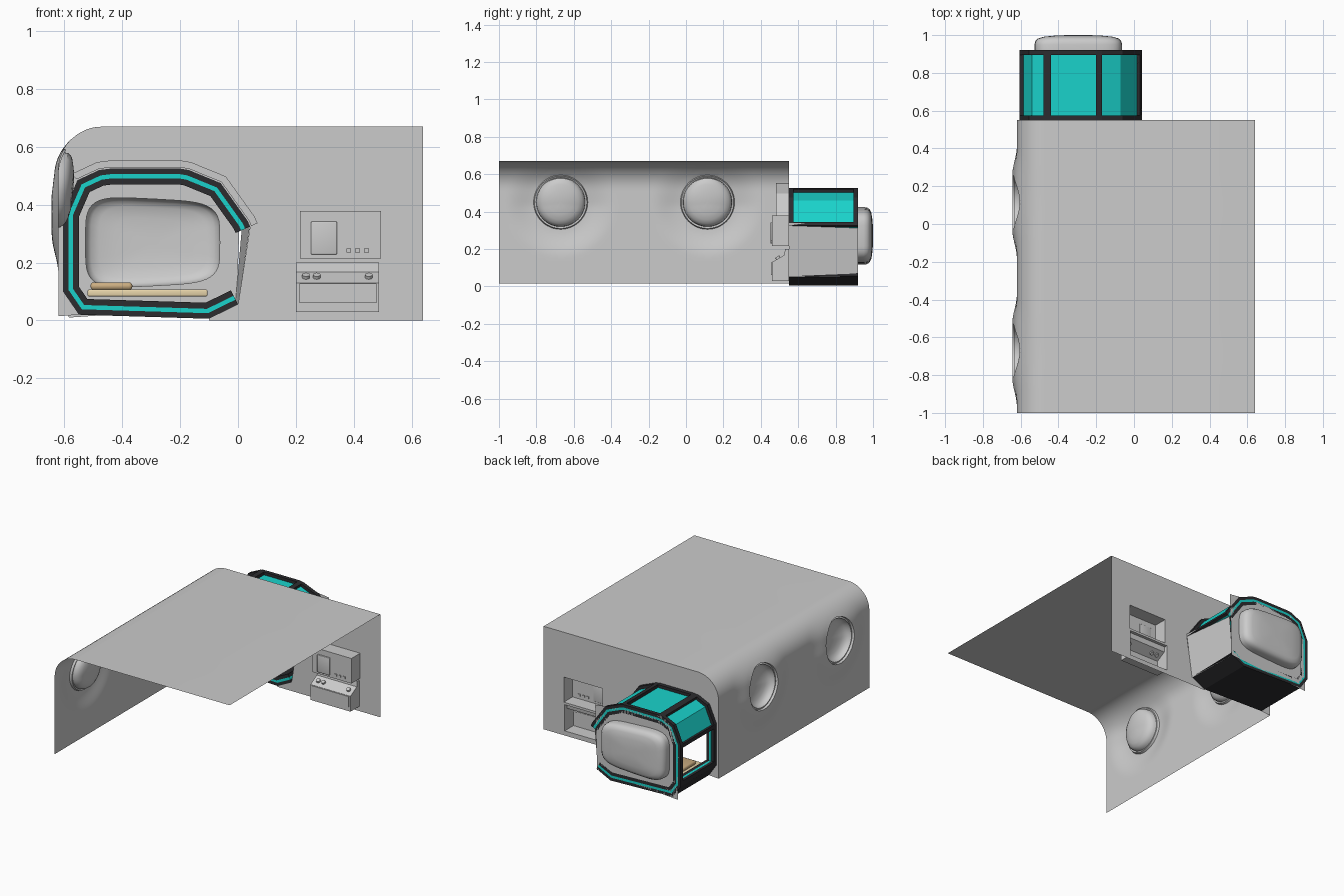
import bpy, bmesh, math
from mathutils import Vector
from mathutils.geometry import tessellate_polygon

if "Cube" in bpy.data.objects:
    bpy.data.objects.remove(bpy.data.objects["Cube"])


def material(name, rgb):
    m = bpy.data.materials.new(name)
    m.diffuse_color = (*rgb, 1)
    m.use_nodes = True
    m.node_tree.nodes["Principled BSDF"].inputs["Base Color"].default_value = m.diffuse_color
    return m


BLACK = material("dark_frame", (0.025, 0.025, 0.028))
TEAL = material("teal_glass", (0.01, 0.65, 0.6))
TAN = material("mattress_tan", (0.8, 0.66, 0.4))
BROWN = material("pillow_brown", (0.6, 0.42, 0.22))


def make(name, verts, faces, mat=None, smooth=False, bevel=0):
    me = bpy.data.meshes.new(name)
    me.from_pydata([tuple(v) for v in verts], [], faces)
    bm = bmesh.new()
    bm.from_mesh(me)
    bmesh.ops.recalc_face_normals(bm, faces=bm.faces)
    if bevel:
        bmesh.ops.bevel(bm, geom=bm.edges[:], offset=bevel, segments=3, profile=0.5, affect='EDGES')
    bm.to_mesh(me)
    bm.free()
    ob = bpy.data.objects.new(name, me)
    bpy.context.collection.objects.link(ob)
    if mat:
        me.materials.append(mat)
    if smooth:
        bpy.ops.object.select_all(action='DESELECT')
        ob.select_set(True)
        bpy.context.view_layer.objects.active = ob
        bpy.ops.object.shade_smooth_by_angle(angle=math.radians(35))
    return ob


def box(name, x, y, z, mat=None, bevel=0, open_back=False):
    v = [(a, b, c) for a in x for b in y for c in z]
    f = [(0, 1, 3, 2), (4, 6, 7, 5), (0, 4, 5, 1), (0, 2, 6, 4), (1, 5, 7, 3)]
    if not open_back:
        f.append((2, 3, 7, 6))
    return make(name, v, f, mat, bevel > 0, bevel)


def sheet(name, y, loops):
    # flat panel in the xz plane, later loops are holes
    loops3 = [[Vector((a, b, 0)) for a, b in lp] for lp in loops]
    verts = [(a, y, b) for lp in loops for a, b in lp]
    return make(name, verts, [tuple(t) for t in tessellate_polygon(loops3)])


# Room shell: left wall, rounded corner, ceiling
WINDOWS, WZ, WR = (-0.67, 0.115), 0.45, 0.143


def wall_x(y, z):
    x = -0.62
    if z > 0.52:
        x = -0.47 - 0.15 * math.sqrt(max(0, 1 - ((z - 0.52) / 0.15) ** 2))
    for wy in WINDOWS:
        r = math.hypot(y - wy, z - WZ)
        if r < 0.3:
            k = 1 if r < WR else 0.5 + 0.5 * math.cos(math.pi * (r - WR) / (0.3 - WR))
            x += k * (-0.022 + 0.12 * max(-0.02, z - WZ))
    return x


arc = [math.radians(7.5 * i) for i in range(1, 13)]
rows = [0.015 + 0.505 * i / 30 for i in range(31)] + [0.52 + 0.15 * math.sin(a) for a in arc]
NY = 100
verts, faces = [], []
for j in range(NY + 1):
    y = -1 + 1.55 * j / NY
    verts += [[wall_x(y, z) if z < 0.669 else -0.47, y, z] for z in rows] + [[0.64, y, 0.67]]
n = len(rows) + 1
radius = lambda p, wy: math.hypot(p[1] - wy, p[2] - WZ)
for j in range(NY):
    for i in range(n - 1):
        q = (j * n + i, j * n + i + 1, (j + 1) * n + i + 1, (j + 1) * n + i)
        c = sum((Vector(verts[k]) for k in q), Vector()) / 4
        if i == n - 2 or all(radius(c, wy) > WR for wy in WINDOWS):
            faces.append(q)
shell = make("room_shell", verts, faces)
bm = bmesh.new()
bm.from_mesh(shell.data)
bmesh.ops.delete(bm, geom=[v for v in bm.verts if not v.link_faces], context='VERTS')
for v in bm.verts:  # round the window edges
    for wy in WINDOWS:
        r = radius(v.co, wy)
        if v.is_boundary and r < 0.19:
            v.co.y = wy + (v.co.y - wy) * WR / r
            v.co.z = WZ + (v.co.z - WZ) * WR / r
            v.co.x = wall_x(v.co.y, v.co.z)
bm.to_mesh(shell.data)
bm.free()
shell.data.shade_smooth()


def lathe(name, outline, prof, place):
    # rings of a scaled outline, closed by a centre point
    m = len(outline)
    vs = [place(a * s, b * s, h) for s, h in prof for a, b in outline]
    fs = [(k * m + i, k * m + (i + 1) % m, (k + 1) * m + (i + 1) % m, (k + 1) * m + i)
          for k in range(len(prof) - 1) for i in range(m)]
    top = (len(prof) - 1) * m
    fs.append(tuple(range(top, top + m)))
    return make(name, vs, fs, None, True)


# Round porthole domes bulging into the room
circle = [(math.cos(t), math.sin(t)) for t in (math.tau * i / 48 for i in range(48))]
dome = [(0.145, 0), (0.14, 0.014), (0.131, 0.012), (0.128, 0.03), (0.115, 0.047),
        (0.095, 0.058), (0.065, 0.067), (0.03, 0.071), (0.008, 0.072)]
for wy in WINDOWS:
    lathe("porthole_dome", circle, dome,
          lambda a, b, h: (wall_x(wy + a, WZ + b) + h, wy + a, WZ + b))

# Pod outline (x, z), from the right edge over the top to the floor
PATH = [(0.042, 0.325), (0.033, 0.345), (-0.06, 0.475), (-0.17, 0.52), (-0.2, 0.525),
        (-0.44, 0.525), (-0.48, 0.52), (-0.555, 0.485), (-0.605, 0.37), (-0.605, 0.345),
        (-0.605, 0.13), (-0.605, 0.10), (-0.55, 0.02), (-0.1, 0.006), (0.0, 0.055)]


def offset(d):
    P = [Vector(p) for p in PATH]
    out = []
    for i, p in enumerate(P):
        ns = []
        for a, b in ((i - 1, i), (i, i + 1)):
            if a >= 0 and b < len(P):
                e = (P[b] - P[a]).normalized()
                ns.append(Vector((-e.y, e.x)))
        nn = sum(ns, Vector((0, 0))).normalized()
        out.append(p + nn * d / nn.dot(ns[0]))
    return out


def strip(name, a, b, d0, d1, y0, y1, mat=None):
    # solid band following the pod outline from point a to point b
    o, i = offset(d0)[a:b + 1], offset(d1)[a:b + 1]
    loop = o + i[::-1]
    m, k = len(loop), len(o)
    vs = [(p.x, y, p.y) for y in (y0, y1) for p in loop]
    fs = [(j, (j + 1) % m, (j + 1) % m + m, j + m) for j in range(m)]
    for s in (0, m):
        fs += [(s + j, s + j + 1, s + m - 2 - j, s + m - 1 - j) for j in range(k - 1)]
    return make(name, vs, fs, mat)


# Pod frame: end rings and cross bars in two layers, glass between them
Y0, Y1, LAST = 0.55, 0.92, len(PATH) - 1
for d0, d1 in ((0, 0.019), (0.034, 0.055)):
    for y0, y1 in ((Y0, Y0 + 0.025), (Y1 - 0.025, Y1)):
        strip("pod_frame_ring", 0, LAST, d0, d1, y0, y1, BLACK)
    for a, b in ((0, 1), (3, 4), (5, 6), (8, 9), (10, LAST)):
        strip("pod_frame_bar", a, b, d0, d1, Y0 + 0.025, Y1 - 0.025, BLACK)
strip("pod_glass_upper", 0, 9, 0.019, 0.034, Y0, Y1, TEAL)
strip("pod_glass_lower", 10, LAST, 0.019, 0.034, Y0, Y1, TEAL)
for y0, y1 in ((Y0, Y0 + 0.03), (Y1 - 0.03, Y1)):
    strip("pod_glass_side", 9, 10, 0.019, 0.034, y0, y1, TEAL)

# Arched lip inside the room and slanted right wall of the pod
strip("opening_lip", 0, 7, -0.028, -0.004, 0.48, 0.55)
make("pod_right_wall", [(0.043, Y0, 0.34), (0.0, Y0, 0.05), (-0.01, Y1, 0.05), (0.015, Y1, 0.34)], [(0, 1, 2, 3)])

# Back wall with the pod opening and two console openings
corner = [(-0.47 - 0.15 * math.cos(a), 0.52 + 0.15 * math.sin(a)) for a in [0] + arc]
rim = [(0.64, 0), (-0.1, 0), PATH[13], PATH[14]] + PATH[:13] + [(-0.62, 0.015)] + corner + [(0.64, 0.67)]
rect = lambda x0, x1, z0, z1: [(x0, z0), (x1, z0), (x1, z1), (x0, z1)]
sheet("back_wall", 0.55, [rim, rect(0.215, 0.495, 0.215, 0.378), rect(0.2, 0.488, 0.03, 0.2)])

# Pod end panel with a bulging rounded window
power = lambda v: math.copysign(abs(v) ** 0.45, v)
pillow_shape = [(0.232 * power(a), (0.15 - 0.012 * power(a)) * power(b)) for a, b in circle]
CX, CZ = -0.295, 0.27
lathe("end_bulge", pillow_shape, [(1, 0), (1, 0.03), (0.98, 0.048), (0.92, 0.062), (0.8, 0.071),
                                  (0.55, 0.077), (0.25, 0.08), (0.05, 0.08)],
      lambda a, b, h: (CX + a, Y1 + h, CZ + b))
end = [(0.01, 0.47), (-0.465, 0.525), (-0.555, 0.48), (-0.59, 0.36), (-0.585, 0.01), (-0.005, 0.05)]
sheet("pod_end_panel", Y1, [end, [(CX + a, CZ + b) for a, b in pillow_shape]])

# Upper console: hollow box with screen and buttons
box("upper_console", (0.215, 0.495), (0.46, 0.55), (0.215, 0.378), open_back=True)
box("console_screen", (0.252, 0.342), (0.452, 0.465), (0.228, 0.342), bevel=0.004)
for x in (0.383, 0.413, 0.444):
    box("console_button", (x - 0.008, x + 0.008), (0.454, 0.465), (0.235, 0.248))

# Lower console: extruded side profile with sloped control ledge
side = [(0.55, 0.2), (0.53, 0.2), (0.525, 0.167), (0.46, 0.13), (0.46, 0.03), (0.55, 0.03)]
verts = [(x, y, z) for x in (0.2, 0.488) for y, z in side]
make("lower_console", verts, [tuple(range(6)), tuple(range(6, 12))] +
     [(i, i + 1, i + 7, i + 6) for i in range(5)])
box("console_drawer", (0.212, 0.478), (0.454, 0.463), (0.06, 0.128))
for x in (0.235, 0.272, 0.452):
    bpy.ops.mesh.primitive_cylinder_add(vertices=16, radius=0.013, depth=0.02, location=(x, 0.492, 0.15),
                                        rotation=(math.radians(30), 0, 0))
    bpy.context.object.name = "console_knob"

# Bed
box("mattress", (-0.52, -0.105), (0.58, 0.89), (0.083, 0.107), TAN, 0.006)
box("pillow", (-0.51, -0.365), (0.62, 0.85), (0.105, 0.132), BROWN, 0.012)
